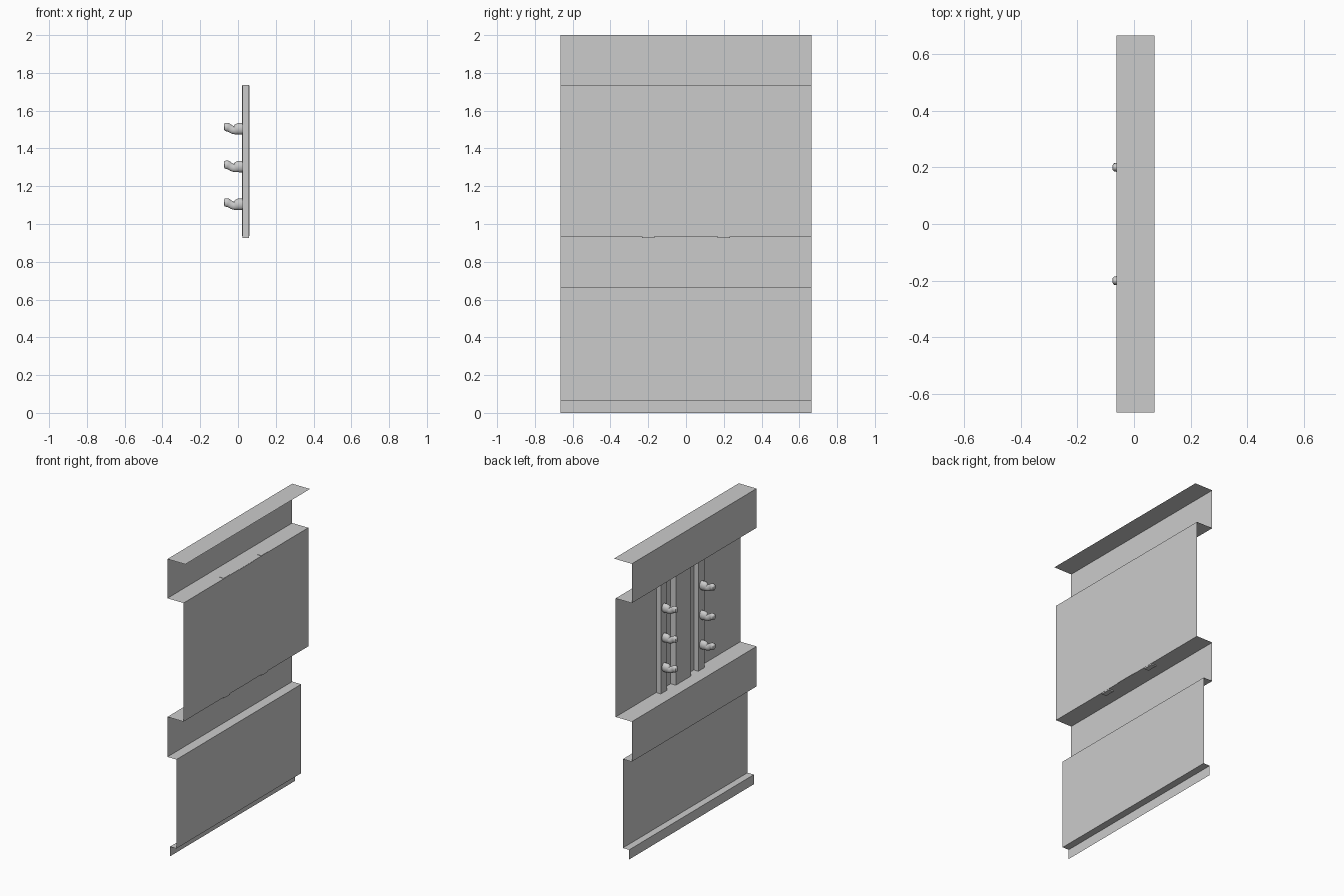
import bpy
import bmesh

cube = bpy.data.objects.get("Cube")
if cube:
    bpy.data.objects.remove(cube, do_unlink=True)

grey = bpy.data.materials.new("light grey")
grey.use_nodes = True
colour = (0.6, 0.6, 0.6, 1)
grey.diffuse_color = colour
grey.node_tree.nodes["Principled BSDF"].inputs["Base Color"].default_value = colour

HALF_LENGTH = 0.665


def finish(name, bm):
    mesh = bpy.data.meshes.new(name)
    bm.to_mesh(mesh)
    bm.free()
    mesh.materials.append(grey)
    obj = bpy.data.objects.new(name, mesh)
    bpy.context.collection.objects.link(obj)
    return obj


def box(name, low, high):
    bm = bmesh.new()
    bmesh.ops.create_cube(bm, size=1)
    for v in bm.verts:
        v.co = [h if c > 0 else l for c, l, h in zip(v.co, low, high)]
    return finish(name, bm)


# Stepped wall sheet: one x-z profile extruded along y
profile = [(0.072, 2), (-0.061, 2), (-0.061, 1.735), (0.059, 1.735),
           (0.059, 0.935), (-0.061, 0.935), (-0.061, 0.665), (0.006, 0.665),
           (0.006, 0.065), (-0.041, 0.065), (-0.041, 0)]
bm = bmesh.new()
rows = [[bm.verts.new((x, y, z)) for x, z in profile]
        for y in (-HALF_LENGTH, HALF_LENGTH)]
for i in range(len(profile) - 1):
    bm.faces.new((rows[0][i], rows[0][i + 1], rows[1][i + 1], rows[1][i]))
for f in bm.faces:
    f.normal_update()
    if f.normal.x + f.normal.z < -0.5 and abs(f.normal.x) > 0.5:
        f.normal_flip()
finish("wall_sheet", bm)

# Broad centre post, flush with the outside of the wall
box("centre_post", (0.02, -0.08, 0.936), (0.061, 0.08, 1.734))


# Hook: swept tube, fat at the wall, dipping, then rising to a rounded tip
def hook(name, y, z):
    curve = bpy.data.curves.new(name, "CURVE")
    curve.dimensions = "3D"
    curve.bevel_depth = 1
    curve.bevel_resolution = 4
    curve.resolution_u = 5
    curve.use_fill_caps = True
    path = [(0.026, 0.004, 0.030), (0.002, 0.003, 0.031),
            (-0.022, -0.003, 0.021), (-0.042, 0.006, 0.020),
            (-0.058, 0.013, 0.023), (-0.071, 0.014, 0.020),
            (-0.075, 0.014, 0.012)]
    spline = curve.splines.new("BEZIER")
    spline.bezier_points.add(len(path) - 1)
    for p, (px, pz, r) in zip(spline.bezier_points, path):
        p.co = (px, 0, pz)
        p.radius = r
        p.handle_left_type = p.handle_right_type = "AUTO"
    curve.materials.append(grey)
    obj = bpy.data.objects.new(name, curve)
    obj.location = (0, y, z)
    obj.scale = (1, 0.72, 1)
    bpy.context.collection.objects.link(obj)


# Two rails, each carrying three hooks
for side, y in (("front", -0.2), ("back", 0.2)):
    box(side + "_rail", (0.024, y - 0.034, 0.927), (0.058, y + 0.034, 1.737))
    for level, z in (("lower", 1.1), ("middle", 1.3), ("upper", 1.5)):
        hook(f"{side}_{level}_hook", y, z)
